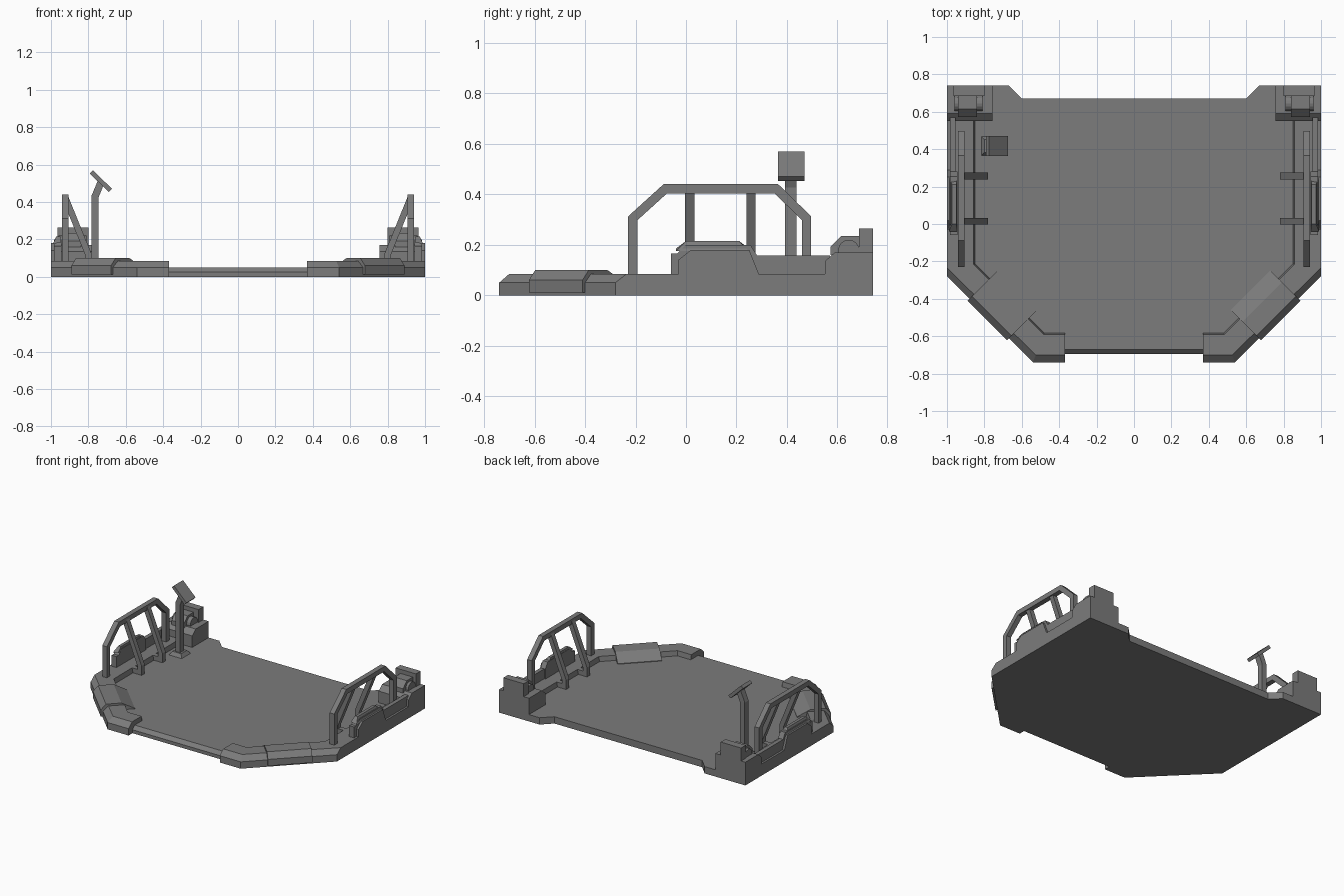
import bpy, bmesh
from mathutils import Vector

if "Cube" in bpy.data.objects:
    bpy.data.objects.remove(bpy.data.objects["Cube"])

grey = bpy.data.materials.new("dark_grey")
grey.diffuse_color = (0.2, 0.2, 0.2, 1)
grey.use_nodes = True
grey.node_tree.nodes["Principled BSDF"].inputs["Base Color"].default_value = grey.diffuse_color


def finish(name, bm, mirror):
    bmesh.ops.recalc_face_normals(bm, faces=bm.faces)
    me = bpy.data.meshes.new(name)
    bm.to_mesh(me)
    bm.free()
    me.materials.append(grey)
    ob = bpy.data.objects.new(name, me)
    bpy.context.collection.objects.link(ob)
    if mirror:
        ob.modifiers.new("Mirror", 'MIRROR')
    return ob


def loft(name, rings, mirror=True):
    """Bridge equal-length closed rings and cap both ends."""
    bm = bmesh.new()
    vs = [[bm.verts.new(p) for p in r] for r in rings]
    n = len(rings[0])
    for a, b in zip(vs, vs[1:]):
        for i in range(n):
            j = (i + 1) % n
            bm.faces.new((a[i], a[j], b[j], b[i]))
    bm.faces.new(vs[0])
    bm.faces.new(vs[-1])
    return finish(name, bm, mirror)


def prism(name, pts, axis, lo, hi, mirror=True):
    """Extrude a 2D profile along an axis."""
    def place(p, d):
        return {'x': (d, p[0], p[1]), 'y': (p[0], d, p[1]), 'z': (p[0], p[1], d)}[axis]
    return loft(name, [[place(p, d) for p in pts] for d in (lo, hi)], mirror)


def box(name, x, y, z, mirror=True):
    return prism(name, [(x[0], y[0]), (x[1], y[0]), (x[1], y[1]), (x[0], y[1])], 'z', z[0], z[1], mirror)


def strip(path, w):
    """Mitred outline of constant width around an open 2D path."""
    P = [Vector(p) for p in path]
    left, right = [], []
    for i, p in enumerate(P):
        dirs = []
        if i > 0:
            dirs.append((p - P[i - 1]).normalized())
        if i < len(P) - 1:
            dirs.append((P[i + 1] - p).normalized())
        ns = [Vector((-d.y, d.x)) for d in dirs]
        m = sum(ns, Vector((0, 0))).normalized()
        m *= w / 2 / m.dot(ns[0])
        left.append(tuple(p + m))
        right.append(tuple(p - m))
    return left + right[::-1]


# Floor slab with notched back and bevelled front lip
half = [(0.37, -0.67), (0.50, -0.67), (0.97, -0.25), (1, -0.2), (1, 0.74), (0.67, 0.74), (0.60, 0.67)]
prism("floor_plate", half + [(-x, y) for x, y in half[::-1]], 'z', 0, 0.05, False)
prism("front_lip", [(-0.66, 0), (-0.695, 0), (-0.695, 0.025), (-0.67, 0.05), (-0.66, 0.05)], 'x', -0.38, 0.38, False)

# Raised rim lofted through four stations: outer, shoulder, inner top, inner foot
stations = [((0.37, -0.74), (0.37, -0.70), (0.37, -0.59), (0.37, -0.583)),
            ((0.54, -0.74), (0.525, -0.70), (0.482, -0.59), (0.478, -0.583)),
            ((1, -0.28), (1, -0.235), (0.858, -0.215), (0.85, -0.212)),
            ((1, 0.57), (1, 0.57), (0.858, 0.57), (0.85, 0.57))]
loft("raised_rim", [[(*o, 0), (*o, 0.05), (*s, 0.085), (*t, 0.085), (*f, 0.045), (*f, 0)]
                    for o, s, t, f in stations])

# Cover pad straddling the diagonal rim
r = 0.5 ** 0.5
pad = [(0.92, 0.012), (0.92, 0.06), (0.885, 0.10), (0.78, 0.10), (0.69, 0.054), (0.69, 0.012)]
loft("corner_pad", [[((t + n) * r, (t - n) * r, z) for n, z in pad] for t in (0.04, 0.34)])

# Outer side wall and motor housing
prism("side_wall", [(-0.03, 0.08), (-0.03, 0.14), (0.02, 0.18), (0.25, 0.18), (0.29, 0.08)], 'x', 0.955, 1)
hp = [(-0.06, 0.08), (-0.06, 0.165), (-0.035, 0.165), (0.0, 0.2), (0.255, 0.2), (0.28, 0.16), (0.28, 0.08)]
prism("side_housing", hp, 'x', 0.945, 0.985)
loft("housing_cap", [[(0.945, -0.04, 0.185), (0.99, -0.04, 0.175), (0.99, 0.25, 0.175), (0.945, 0.25, 0.185)],
                     [(0.95, 0.0, 0.215), (0.972, 0.0, 0.215), (0.972, 0.21, 0.215), (0.95, 0.21, 0.215)]])
box("side_beam", (0.955, 0.985), (0.27, 0.57), (0.08, 0.157))

# Rear corner block with sloped front, back plate and knuckle
prism("rear_block", [(0.55, 0.04), (0.55, 0.135), (0.59, 0.17), (0.74, 0.17), (0.74, 0.04)], 'x', 0.757, 1)
box("rear_plate", (0.80, 0.965), (0.685, 0.74), (0.16, 0.265))
prism("rear_knuckle", [(0.572, 0.16), (0.572, 0.192), (0.615, 0.235), (0.69, 0.235), (0.69, 0.16)], 'x', 0.84, 0.94)
bm = bmesh.new()
bmesh.ops.create_cone(bm, cap_ends=True, segments=16, radius1=0.042, radius2=0.042, depth=0.15)
for v in bm.verts:
    v.co = Vector((v.co.z + 0.885, v.co.x + 0.645, v.co.y + 0.178))
finish("knuckle_pin", bm, True)

# Guard rail hoop and its two slanted braces
hoop = [(-0.211, 0.07), (-0.211, 0.305), (-0.082, 0.422), (0.358, 0.422), (0.478, 0.305), (0.478, 0.08)]
prism("guard_rail", strip(hoop, 0.036), 'x', 0.905, 0.942)
for i, y in enumerate((0.015, 0.257)):
    prism(f"rail_brace_{i + 1}", strip([(0.922, 0.42), (0.798, 0.115), (0.798, 0.045)], 0.034), 'y', y - 0.018, y + 0.018)
    box(f"brace_foot_{i + 1}", (0.785, 0.87), (y - 0.018, y + 0.018), (0.045, 0.085))

# Control stand on the left side only
loft("stand_foot", [[(x, y, z) for x, y in ((-0.765 - s, 0.417 - s), (-0.765 + s, 0.417 - s),
                                            (-0.765 + s, 0.417 + s), (-0.765 - s, 0.417 + s))]
                    for s, z in ((0.055, 0.045), (0.035, 0.075))], False)
prism("stand_post", strip([(-0.764, 0.05), (-0.764, 0.43), (-0.733, 0.505)], 0.038), 'y', 0.393, 0.437, False)
prism("stand_screen", strip([(-0.784, 0.561), (-0.682, 0.462)], 0.024), 'y', 0.364, 0.47, False)
